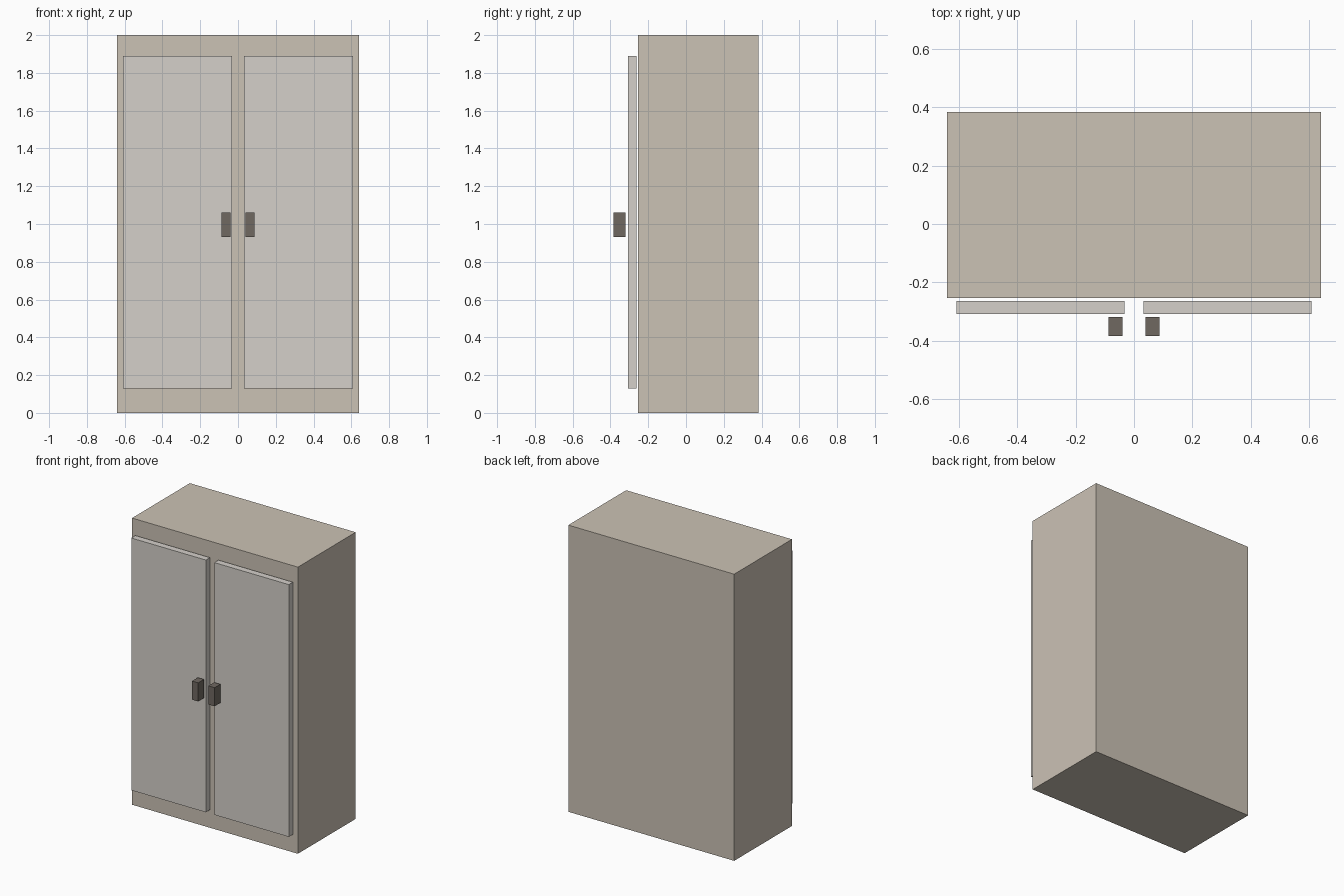
import bpy

if "Cube" in bpy.data.objects:
    bpy.data.objects.remove(bpy.data.objects["Cube"])


def material(name, rgb):
    mat = bpy.data.materials.new(name)
    mat.diffuse_color = (*rgb, 1.0)
    mat.use_nodes = True
    mat.node_tree.nodes["Principled BSDF"].inputs["Base Color"].default_value = mat.diffuse_color
    return mat


def box(name, x, y, z, mat):
    """Axis-aligned box from (min, max) ranges."""
    ranges = (x, y, z)
    bpy.ops.mesh.primitive_cube_add(size=1)
    obj = bpy.context.object
    obj.name = name
    obj.location = [(a + b) / 2 for a, b in ranges]
    obj.scale = [b - a for a, b in ranges]
    bpy.ops.object.transform_apply(location=False, rotation=False, scale=True)
    obj.data.materials.append(mat)
    return obj


body_mat = material("body_beige", (0.60, 0.54, 0.46))
door_mat = material("door_grey", (0.66, 0.63, 0.59))
handle_mat = material("handle_dark", (0.16, 0.14, 0.12))

# Cabinet body
box("cabinet_body", (-0.64, 0.64), (-0.254, 0.383), (0.0, 2.0), body_mat)

# Doors and handles float just in front of the body, one pair per side
for side, s in (("left", -1), ("right", 1)):
    box(f"{side}_door", sorted((s * 0.033, s * 0.608)), (-0.308, -0.263),
        (0.13, 1.89), door_mat)
    box(f"{side}_handle", sorted((s * 0.039, s * 0.087)), (-0.383, -0.319),
        (0.93, 1.06), handle_mat)
